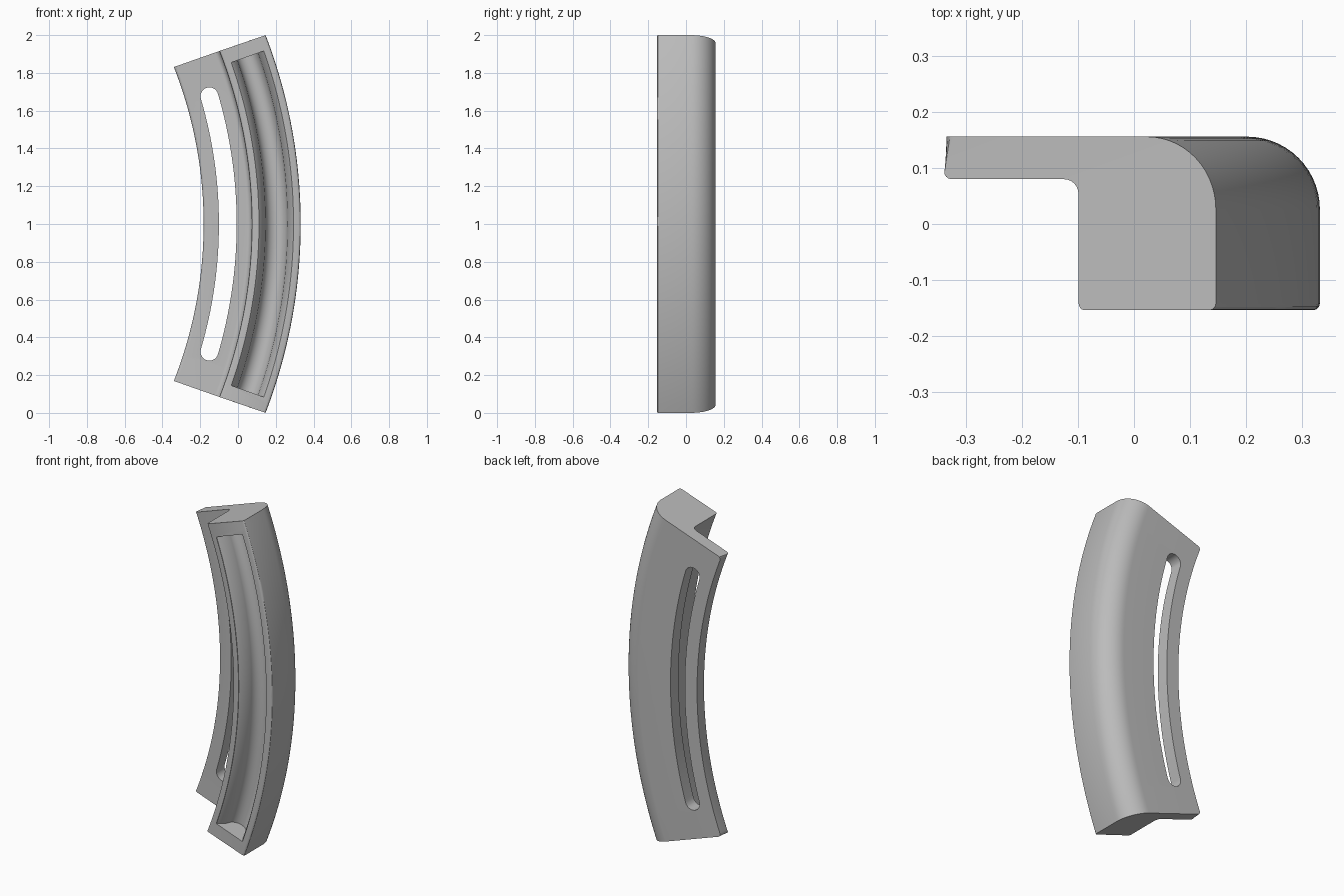
import bpy, bmesh
from math import sin, cos, pi, radians
from mathutils import Vector

if "Cube" in bpy.data.objects:
    bpy.data.objects.remove(bpy.data.objects["Cube"])

CENTRE_X = -2.45            # axis of the arc, at mid height
R_IN, R_STEP, R_OUT = 2.268, 2.523, 2.782
FRONT, BACK, FLANGE = -0.154, 0.156, 0.08

grey = bpy.data.materials.new("grey plastic")
grey.use_nodes = True
grey.diffuse_color = (0.5, 0.5, 0.5, 1)
grey.node_tree.nodes["Principled BSDF"].inputs["Base Color"].default_value = (0.5, 0.5, 0.5, 1)


def place(r, y, a):
    return Vector((CENTRE_X + r * cos(a), y, 1 + r * sin(a)))


def end_angle(r):
    return radians(21.06 + (R_OUT - r) * 0.84)


def rounded(corners):
    """Profile from (r, y, fillet radius, segments) corners at right angles."""
    pts = []
    for i, (r, y, f, n) in enumerate(corners):
        p = Vector((r, y))
        if not f:
            pts.append(p)
            continue
        u = (Vector(corners[i - 1][:2]) - p).normalized() * f
        v = (Vector(corners[(i + 1) % len(corners)][:2]) - p).normalized() * f
        for k in range(n + 1):
            t = pi / 2 * k / n
            pts.append(p + u * (1 - sin(t)) + v * (1 - cos(t)))
    return pts


def make_object(name, bm):
    bmesh.ops.recalc_face_normals(bm, faces=bm.faces)
    mesh = bpy.data.meshes.new(name)
    bm.to_mesh(mesh)
    bm.free()
    mesh.materials.append(grey)
    ob = bpy.data.objects.new(name, mesh)
    bpy.context.collection.objects.link(ob)
    return ob


def sweep(profile, limit, steps=48):
    """Sweep an (r, y) profile along the arc, capped at both ends."""
    bm = bmesh.new()
    rings = [[bm.verts.new(place(r, y, limit(r) * (2 * s / steps - 1))) for r, y in profile]
             for s in range(steps + 1)]
    for a, b in zip(rings, rings[1:]):
        for i in range(len(profile)):
            bm.faces.new((a[i - 1], a[i], b[i], b[i - 1]))
    bm.faces.new(rings[0])
    bm.faces.new(rings[-1])
    return bm, rings


# Curved body: thin flange on the inside, deep rail on the outside
profile = rounded([
    (R_IN, BACK, 0, 0), (R_IN, FLANGE, 0.015, 4),
    (R_STEP, FLANGE, 0.027, 6), (R_STEP, FRONT, 0.012, 3),
    (R_OUT, FRONT, 0.012, 3), (R_OUT, BACK, 0.13, 14)])
bm, rings = sweep(profile, end_angle)
# Round the flange's two end corners
corners = [e for ring in (rings[0], rings[-1]) for e in ring[0].link_edges
           if e.other_vert(ring[0]) is ring[1]]
bmesh.ops.bevel(bm, geom=corners, offset=0.018, segments=4, profile=0.5, affect='EDGES')
body = make_object("curved_rail_body", bm)

# Channel cutter: sloping sides leading to a round-bottomed groove
groove_r, groove_rad, shoulder = 2.654, 0.058, FRONT + 0.06
channel = [(2.561, FRONT - 0.05), (2.561, FRONT + 0.003), (2.572, FRONT + 0.015)]
channel += [(groove_r - groove_rad * cos(pi * k / 14), shoulder + groove_rad * sin(pi * k / 14))
            for k in range(15)]
channel += [(2.735, FRONT + 0.015), (2.744, FRONT + 0.003), (2.744, FRONT - 0.05)]
bm, _ = sweep(channel, lambda r: radians(19.5))
channel_cutter = make_object("channel_cutter", bm)

# Slot cutter: arc with round ends, right through the flange
slot_r, slot_rad, slot_end = 2.396, 0.047, radians(16.4)
outline = []
for side in (1, -1):
    for k in range(33):
        a = slot_end * side * (k / 16 - 1)
        outline.append(place(slot_r + side * slot_rad, 0, a))
    for k in range(1, 12):
        t = slot_end * side + (pi * k / 12 if side > 0 else pi + pi * k / 12)
        outline.append(place(slot_r, 0, slot_end * side)
                       + Vector((cos(t), 0, sin(t))) * slot_rad)
bm = bmesh.new()
face = bm.faces.new([bm.verts.new(p) for p in outline])
out = bmesh.ops.extrude_face_region(bm, geom=[face])
bmesh.ops.translate(bm, vec=(0, 0.3, 0),
                    verts=[v for v in out["geom"] if isinstance(v, bmesh.types.BMVert)])
slot_cutter = make_object("slot_cutter", bm)

# Cut both openings
bpy.ops.object.select_all(action='DESELECT')
body.select_set(True)
bpy.context.view_layer.objects.active = body
for cutter in (channel_cutter, slot_cutter):
    cutter.hide_render = True
    mod = body.modifiers.new(cutter.name, 'BOOLEAN')
    mod.object, mod.operation, mod.solver = cutter, 'DIFFERENCE', 'EXACT'
    bpy.ops.object.modifier_apply(modifier=mod.name)
    bpy.data.objects.remove(cutter)

bpy.ops.object.shade_smooth_by_angle(angle=radians(30))
